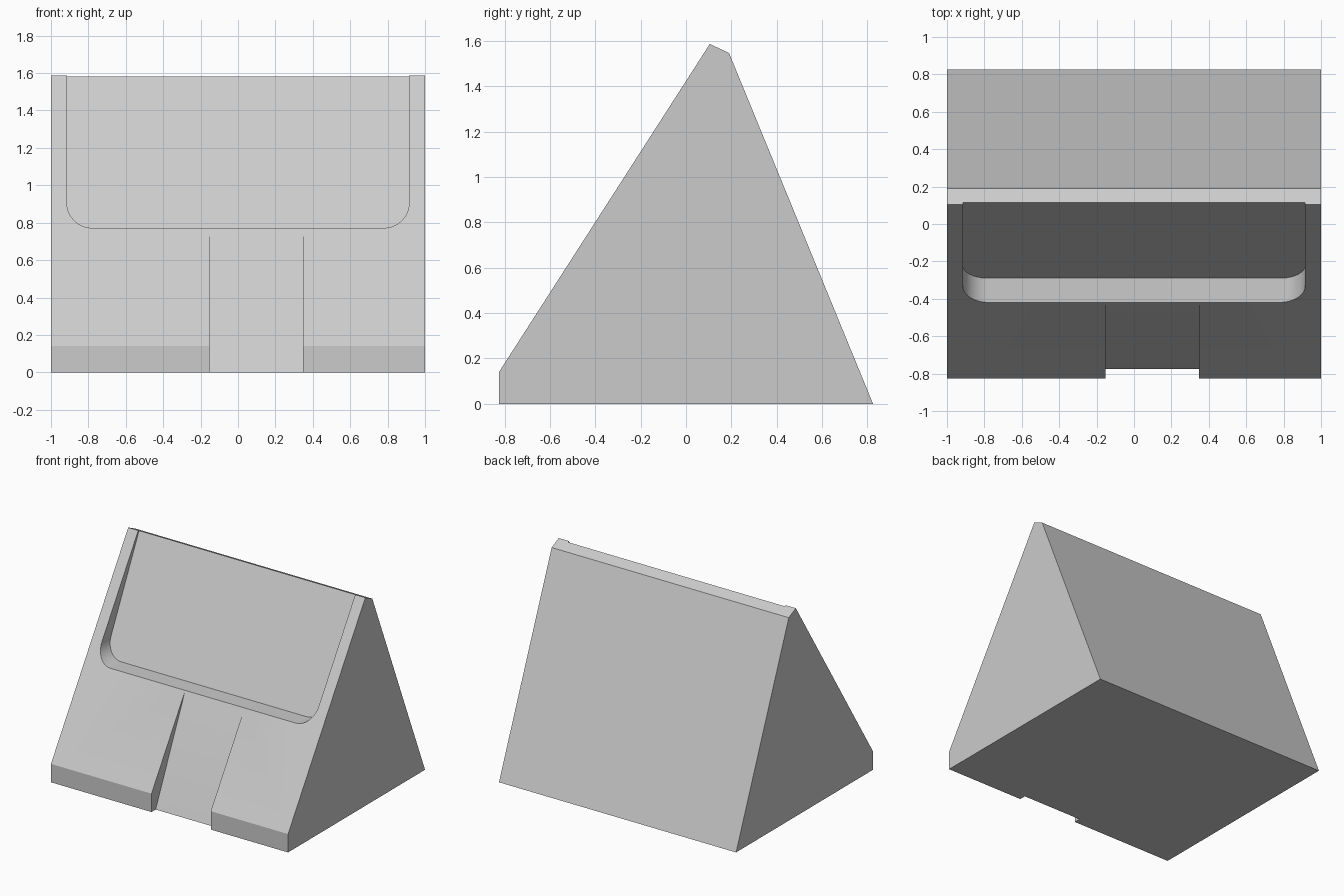
import bpy
import bmesh
from math import sin, cos, pi, radians

cube = bpy.data.objects.get("Cube")
if cube:
    bpy.data.objects.remove(cube, do_unlink=True)

grey = bpy.data.materials.new("light_grey")
grey.use_nodes = True
colour = (0.6, 0.6, 0.6, 1)
grey.diffuse_color = colour
grey.node_tree.nodes["Principled BSDF"].inputs["Base Color"].default_value = colour


def prism(name, near, far):
    """Solid between two matching outlines."""
    bm = bmesh.new()
    a = [bm.verts.new(p) for p in near]
    b = [bm.verts.new(p) for p in far]
    bm.faces.new(a)
    bm.faces.new(b[::-1])
    for i in range(len(a)):
        j = (i + 1) % len(a)
        bm.faces.new((a[j], a[i], b[i], b[j]))
    bmesh.ops.recalc_face_normals(bm, faces=bm.faces)
    mesh = bpy.data.meshes.new(name)
    bm.to_mesh(mesh)
    bm.free()
    mesh.materials.append(grey)
    obj = bpy.data.objects.new(name, mesh)
    bpy.context.collection.objects.link(obj)
    return obj


def pocket(name, outline, floor_y, slope):
    """Cutter along y whose inner end leans back with height."""
    return prism(name, [(x, -1.2, z) for x, z in outline],
                 [(x, floor_y + slope * z, z) for x, z in outline])


# Wedge body
profile = [(-0.825, 0), (-0.825, 0.14), (0.105, 1.587), (0.19, 1.547), (0.825, 0)]
stand = prism("wedge_stand", [(-1, y, z) for y, z in profile],
              [(1, y, z) for y, z in profile])

# Wide device recess, rounded at its lower corners
half, low, r, steps = 0.915, 0.772, 0.135, 16
arc = [(half - r + r * sin(t), low + r - r * cos(t))
       for t in (pi / 2 * i / steps for i in range(steps + 1))]
right = arc + [(half, 1.8)]
outline = right + [(-x, z) for x, z in reversed(right)]
recess = pocket("recess_cutter", outline, -0.676, 0.5)

# Cable channel running down to the base
channel = pocket("channel_cutter",
                 [(-0.152, -0.1), (0.348, -0.1), (0.348, 0.9), (-0.152, 0.9)],
                 -0.775, 0.461)

# Cut both pockets
bpy.context.view_layer.objects.active = stand
for cutter in (recess, channel):
    cutter.hide_render = True
    mod = stand.modifiers.new(cutter.name, "BOOLEAN")
    mod.operation = "DIFFERENCE"
    mod.solver = "EXACT"
    mod.object = cutter
    bpy.ops.object.modifier_apply(modifier=mod.name)
    bpy.data.objects.remove(cutter, do_unlink=True)

bpy.ops.object.select_all(action="DESELECT")
stand.select_set(True)
bpy.ops.object.shade_smooth_by_angle(angle=radians(20))
